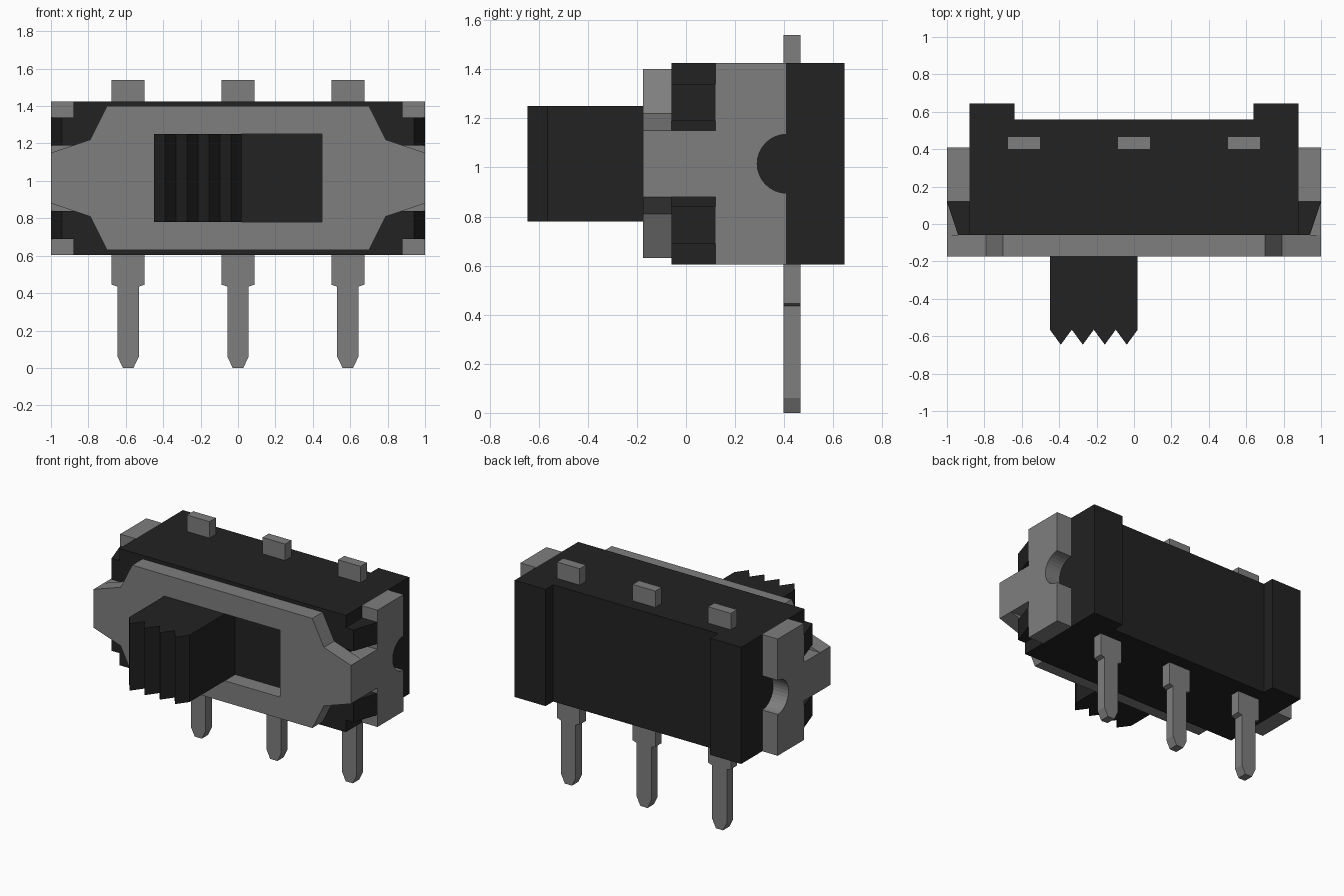
import bpy, bmesh, math
from mathutils import Vector

cube = bpy.data.objects.get("Cube")
if cube:
    bpy.data.objects.remove(cube, do_unlink=True)


def material(name, value):
    m = bpy.data.materials.new(name)
    m.use_nodes = True
    colour = (value, value, value, 1)
    m.diffuse_color = colour
    m.node_tree.nodes["Principled BSDF"].inputs["Base Color"].default_value = colour
    return m


METAL = material("grey metal", 0.21)
PLASTIC = material("black plastic", 0.016)
MID = 1.015  # height of the body's centre line


def prism(name, loops, axis, lo, hi, mat):
    """Extrude an outline (first loop) with optional holes along an axis."""
    def place(p):
        c = list(p)
        c.insert(axis, lo)
        return Vector(c)
    bm = bmesh.new()
    edges = []
    for loop in loops:
        vs = [bm.verts.new(place(p)) for p in loop]
        if len(loops) == 1:
            bm.faces.new(vs)
        else:
            edges += [bm.edges.new((v, vs[i - 1])) for i, v in enumerate(vs)]
    if edges:
        bmesh.ops.triangle_fill(bm, edges=edges, use_beauty=True)
    out = bmesh.ops.extrude_face_region(bm, geom=bm.faces[:], use_keep_orig=True)
    shift = Vector((0, 0, 0))
    shift[axis] = hi - lo
    bmesh.ops.translate(bm, vec=shift,
                        verts=[g for g in out["geom"] if isinstance(g, bmesh.types.BMVert)])
    bmesh.ops.recalc_face_normals(bm, faces=bm.faces[:])
    me = bpy.data.meshes.new(name)
    bm.to_mesh(me)
    bm.free()
    me.materials.append(mat)
    ob = bpy.data.objects.new(name, me)
    bpy.context.collection.objects.link(ob)
    return ob


def rect(a0, a1, b0, b1):
    return [(a0, b0), (a1, b0), (a1, b1), (a0, b1)]


def mirrored(half):
    """Close a half outline by mirroring it across the first coordinate."""
    return half + [(-a, b) for a, b in reversed(half)]


# Housing with two raised end blocks at the back
prism("housing", [mirrored([(0.88, -0.06), (0.88, 0.645), (0.64, 0.645), (0.64, 0.56)])],
      2, 0.605, 1.425, PLASTIC)

# Front plate with the slider slot
plate = mirrored([(0.70, MID - 0.385), (0.79, MID - 0.205), (1.0, MID - 0.135),
                  (1.0, MID + 0.135), (0.79, MID + 0.205), (0.70, MID + 0.385)])
prism("front_plate", [plate, rect(-0.45, 0.45, 0.78, 1.25)], 1, -0.175, -0.06, METAL)

# Side plates: a neck from the front plate and a round notch at the back edge
arc = [(0.41 - 0.12 * math.sin(t), MID - 0.12 * math.cos(t))
       for t in (math.pi * i / 16 for i in range(17))]
side = ([(-0.06, MID - 0.135), (0.12, MID - 0.135), (0.12, 0.605), (0.41, 0.605)] + arc +
        [(0.41, 1.425), (0.12, 1.425), (0.12, MID + 0.135), (-0.06, MID + 0.135)])

for s, label in ((1, "left"), (-1, "right")):
    x0, x1 = sorted((s * 0.88, s * 1.0))
    prism(label + "_side_plate", [side], 0, x0, x1, METAL)
    # Tapered retaining hooks above and below the neck
    hook = [(s * 0.88, -0.06), (s * 0.94, -0.06), (s * 1.0, 0.12), (s * 0.88, 0.12)]
    for z0, end in ((0.69, "lower"), (1.19, "upper")):
        prism(f"{label}_{end}_hook", [hook], 2, z0, z0 + 0.15, PLASTIC)

# Slider knob with a ridged front
x0, x1, teeth = -0.45, 0.02, 4
step = (x1 - x0) / teeth
knob = [(x1, -0.06), (x0, -0.06)]
for i in range(teeth):
    knob += [(x0 + i * step, -0.565), (x0 + (i + 0.5) * step, -0.645)]
knob.append((x1, -0.565))
prism("slider_knob", [knob], 2, 0.78, 1.25, PLASTIC)

# Terminal pins running through the housing
pin = mirrored([(0.028, 0.0), (0.057, 0.06), (0.057, 0.435), (0.088, 0.445), (0.088, 1.54)])
for x, label in ((-0.587, "right"), (0, "middle"), (0.587, "left")):
    prism(label + "_pin", [[(x + a, b) for a, b in pin]], 1, 0.397, 0.467, METAL)
